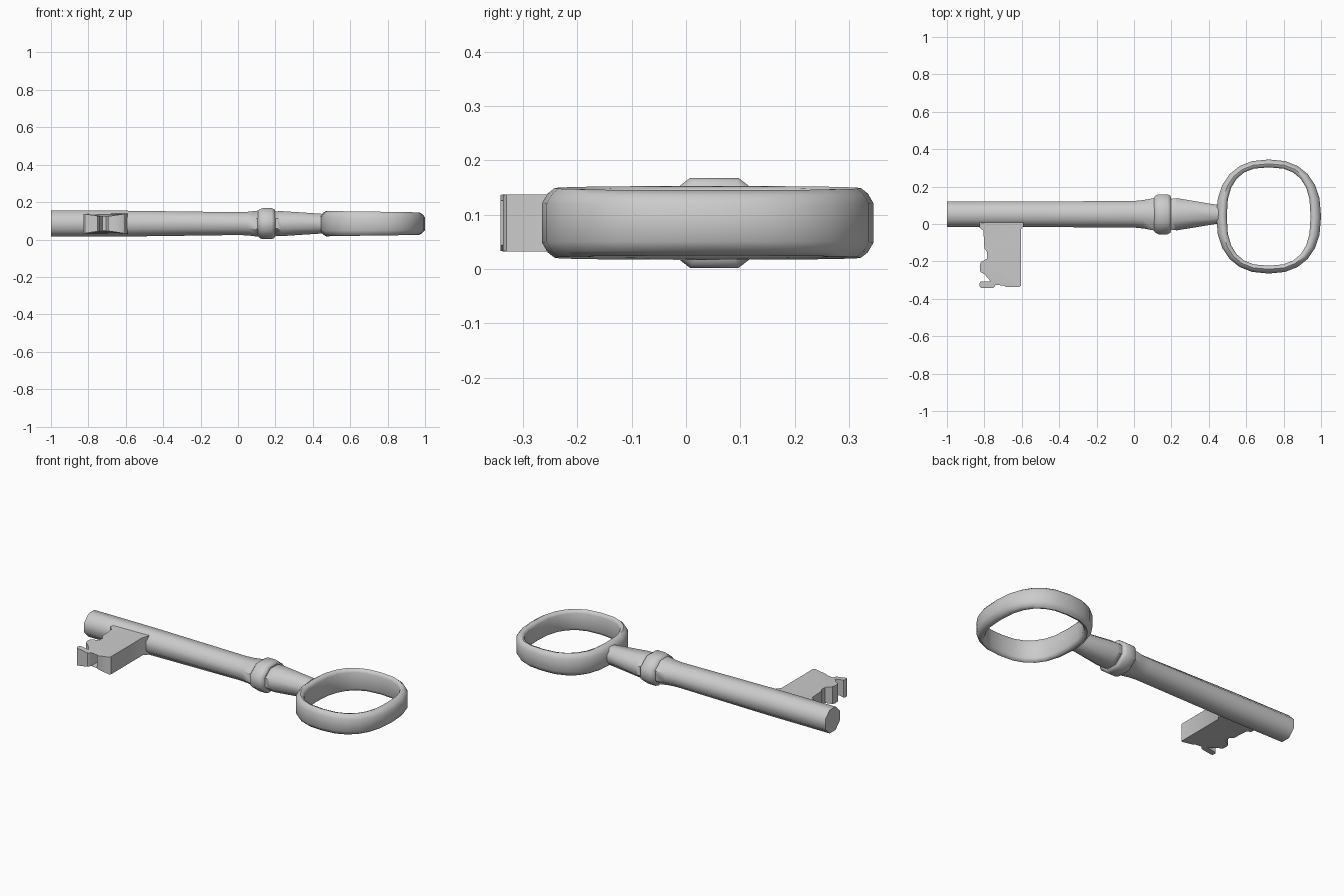
import bpy, bmesh, math

if "Cube" in bpy.data.objects:
    bpy.data.objects.remove(bpy.data.objects["Cube"])

CY, CZ = 0.052, 0.085  # centre line of the key


def finish(name, bm, angle=50):
    bmesh.ops.recalc_face_normals(bm, faces=bm.faces)
    me = bpy.data.meshes.new(name)
    bm.to_mesh(me)
    bm.free()
    ob = bpy.data.objects.new(name, me)
    bpy.context.collection.objects.link(ob)
    bpy.ops.object.select_all(action='DESELECT')
    bpy.context.view_layer.objects.active = ob
    ob.select_set(True)
    bpy.ops.object.shade_smooth_by_angle(angle=math.radians(angle))
    return ob


def bridge(bm, a, b):
    n = len(a)
    for i in range(n):
        bm.faces.new((a[i], a[(i + 1) % n], b[(i + 1) % n], b[i]))


def loft_x(name, sections):
    """Octagonal sections (x, half width, half height) joined along x."""
    bm = bmesh.new()
    k = 1 / math.cos(math.pi / 8)
    rings = []
    for x, ry, rz in sections:
        angs = [math.pi / 8 + i * math.pi / 4 for i in range(8)]
        rings.append([bm.verts.new((x, CY + ry * k * math.cos(a), CZ + rz * k * math.sin(a)))
                      for a in angs])
    for a, b in zip(rings, rings[1:]):
        bridge(bm, a, b)
    bm.faces.new(rings[0])
    bm.faces.new(rings[-1])
    return finish(name, bm)


# Shaft from the tip to the collar
loft_x("shaft", [(-1, .068, .069), (-.6, .068, .069), (0, .071, .061), (.05, .076, .063),
                 (.12, .089, .071), (.2, .085, .068)])

# Raised collar
loft_x("collar", [(.105, .086, .066), (.115, .099, .077), (.132, .107, .083),
                  (.18, .107, .083), (.194, .099, .077), (.2, .083, .064)])

# Tapered neck between collar and bow
loft_x("neck", [(.19, .08, .062), (.21, .084, .066), (.23, .086, .067),
                (.43, .053, .054), (.475, .053, .05)])


# Oval bow ring, rounded-rectangle outline swept with a chamfered section
def superpoint(a, rx, ry, p):
    c, s = math.cos(a), math.sin(a)
    return (.72 + rx * math.copysign(abs(c) ** (2 / p), c),
            .04 + ry * math.copysign(abs(s) ** (2 / p), s))


section = [(0, -.036), (.25, -.054), (.55, -.064), (.85, -.060), (1, -.046),
           (1, .046), (.85, .060), (.55, .064), (.25, .054), (0, .036)]
bm = bmesh.new()
N = 24
loops = []
for i in range(N):
    a = 2 * math.pi * i / N
    ox, oy = superpoint(a, .28, .305, 2.35)
    ix, iy = superpoint(a, .224, .263, 2.6)
    h = 1 - .06 * math.cos(a)
    loops.append([bm.verts.new((ox + (ix - ox) * t, oy + (iy - oy) * t, CZ + z * h))
                  for t, z in section])
for i in range(N):
    bridge(bm, loops[i], loops[(i + 1) % N])
finish("bow_ring", bm)

# Bit: two teeth joined by an arch, thinner beside the slot
outline = [(-.825, .03), (-.825, -.02), (-.805, -.035), (-.80, -.13), (-.785, -.15), (-.785, -.185),
           (-.82, -.205), (-.825, -.225), (-.822, -.255), (-.80, -.268), (-.768, -.27),
           (-.765, -.308), (-.82, -.308), (-.825, -.315), (-.825, -.335), (-.818, -.341),
           (-.75, -.341), (-.738, -.325), (-.735, -.06), (-.725, -.042), (-.705, -.042),
           (-.695, -.06), (-.695, -.33), (-.685, -.337), (-.615, -.337), (-.605, -.33),
           (-.605, -.03), (-.59, -.01), (-.59, .03)]
bm = bmesh.new()
sides = []
for s in (-1, 1):
    sides.append([bm.verts.new((x, y, CZ + s * (.036 + .15 * abs(x + .715))))
                  for x, y in outline])
bridge(bm, *sides)
for loop in sides:
    cap = bm.faces.new(loop)
    bmesh.ops.triangulate(bm, faces=[cap])
finish("bit_teeth", bm, 40)
